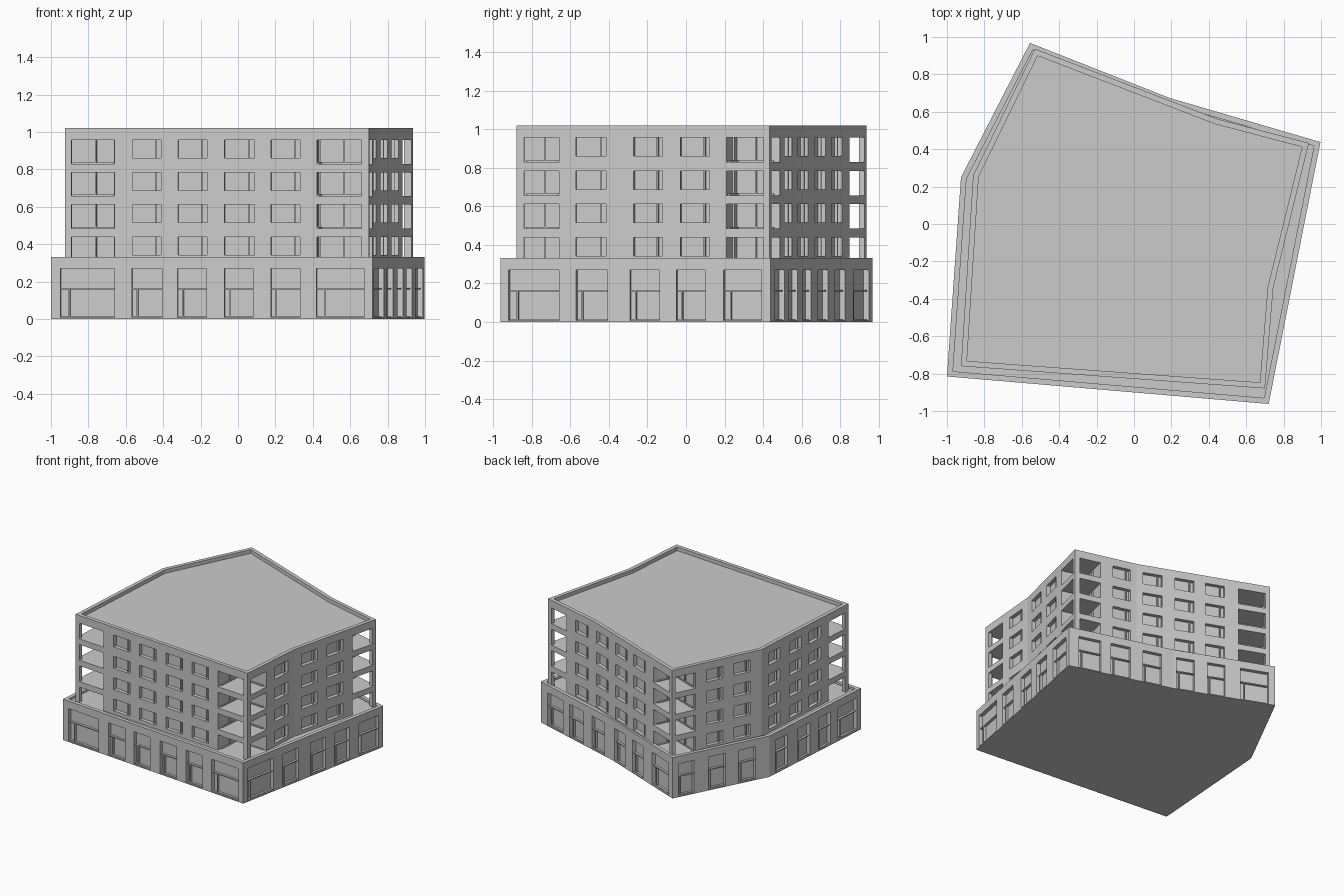
import bpy, bmesh
from mathutils import Vector

if "Cube" in bpy.data.objects:
    bpy.data.objects.remove(bpy.data.objects["Cube"])

V = lambda x, y: Vector((x, y))


def right(e):
    return V(e.y, -e.x)          # outward normal for a counter-clockwise outline


def inset(poly, d):
    out = []
    for i, p in enumerate(poly):
        a = right((p - poly[i - 1]).normalized())
        b = right((poly[(i + 1) % len(poly)] - p).normalized())
        out.append(p - (a + b) * d / (1 + a.dot(b)))
    return out


def finish(bm, name):
    bmesh.ops.remove_doubles(bm, verts=bm.verts, dist=1e-5)
    bmesh.ops.recalc_face_normals(bm, faces=bm.faces)
    me = bpy.data.meshes.new(name)
    bm.to_mesh(me)
    bm.free()
    bpy.context.collection.objects.link(bpy.data.objects.new(name, me))


def prism(name, poly, z0, z1):
    bm = bmesh.new()
    face = bm.faces.new([bm.verts.new((p.x, p.y, z0)) for p in poly])
    top = bmesh.ops.extrude_face_region(bm, geom=[face])["geom"]
    bmesh.ops.translate(bm, vec=(0, 0, z1 - z0),
                        verts=[v for v in top if isinstance(v, bmesh.types.BMVert)])
    finish(bm, name)


def quad(bm, pts):
    return bm.faces.new([bm.verts.new(p) for p in pts])


def bar(bm, p, q, u0, u1, z0, z1, d0, d1):
    """Box along the line p-q; d is the depth behind that line."""
    e = (q - p).normalized()
    n = right(e)
    c = [p + e * u - n * d for u, d in ((u0, d0), (u1, d0), (u1, d1), (u0, d1))]
    lo = [(*k, z0) for k in c]
    hi = [(*k, z1) for k in c]
    quad(bm, lo[::-1])
    quad(bm, hi)
    for i in range(4):
        j = (i + 1) % 4
        quad(bm, (lo[i], lo[j], hi[j], hi[i]))


def walls(name, poly, thick, z0, z1, openings):
    """Mitred facade ring with rectangular holes (u0, u1, z0, z1) on each side."""
    bm = bmesh.new()
    inner = inset(poly, thick)
    for s, p in enumerate(poly):
        t = (s + 1) % len(poly)
        L = (poly[t] - p).length
        e = (poly[t] - p) / L
        n = right(e)
        us = sorted({0, L, *[u for o in openings[s] for u in o[:2]]})
        zs = sorted({z0, z1, *[z for o in openings[s] for z in o[2:]]})
        O = [p + e * u for u in us]
        I = [o - n * thick for o in O]
        I[0], I[-1] = inner[s], inner[t]
        nu, nz = len(us) - 1, len(zs) - 1

        def solid(i, k):
            if i < 0 or i >= nu:
                return True
            if k < 0 or k >= nz:
                return False
            u, z = (us[i] + us[i + 1]) / 2, (zs[k] + zs[k + 1]) / 2
            return not any(o[0] < u < o[1] and o[2] < z < o[3] for o in openings[s])

        for i in range(nu):
            for k in range(nz):
                if not solid(i, k):
                    continue
                a, b = zs[k], zs[k + 1]
                quad(bm, ((*O[i], a), (*O[i+1], a), (*O[i+1], b), (*O[i], b)))
                quad(bm, ((*I[i], b), (*I[i+1], b), (*I[i+1], a), (*I[i], a)))
                for kk, z in ((k - 1, a), (k + 1, b)):
                    if not solid(i, kk):
                        quad(bm, ((*O[i], z), (*O[i+1], z), (*I[i+1], z), (*I[i], z)))
                for ii, m in ((i - 1, i), (i + 1, i + 1)):
                    if not solid(ii, k):
                        quad(bm, ((*O[m], a), (*O[m], b), (*I[m], b), (*I[m], a)))
    finish(bm, name)


W = 0.03     # wall thickness
B = 0.008    # frame bar width

# ---- ground floor: outline and openings along each side
base = [V(-1, -.815), V(.72, -.962), V(.997, .438), V(.19, .674), V(-.556, .968), V(-.925, .25)]
base_u = [
    [(.05, .34), (.435, .595), (.68, .835), (.93, 1.085), (1.18, 1.335), (1.425, 1.68)],
    [(.043, .308), (.40, .566), (.685, .84), (.93, 1.083), (1.18, 1.38)],
    [(.08, .26), (.34, .50), (.60, .75)],
    [(.03, .17), (.27, .41), (.53, .75)],
    [(.05, .18), (.30, .44), (.55, .69)],
    [(.07, .21), (.33, .47), (.57, .71), (.80, 1.02)],
]
walls("base_walls", base, W, 0, .332, [[(a, b, .008, .27) for a, b in s] for s in base_u])
prism("base_glazing", inset(base, W), 0, .30)
prism("ground_slab", inset(base, .002), 0, .008)
prism("terrace", inset(base, .015), .30, .315)

# shopfront transoms and door posts
bm = bmesh.new()
for s, side in enumerate(base_u):
    p, q = base[s], base[(s + 1) % len(base)]
    for a, b in side:
        post = a + (b - a) * .15
        bar(bm, p, q, a, b, .157, .157 + B, .012, W)
        bar(bm, p, q, post, post + B, .008, .157, .012, W)
        bar(bm, p, q, a, b, .008, .014, .012, W)
finish(bm, "shopfront_frames")

# ---- upper storeys, set back; corner openings are open loggias
upper = [V(-.925, -.76), V(.70, -.879), V(.745, -.34), V(.935, .433),
         V(.445, .562), V(-.53, .937), V(-.86, .26)]
upper_u = [
    [(.035, .265), (.361, .515), (.607, .762), (.855, 1.015), (1.105, 1.26), (1.35, 1.59)],
    [(.04, .22), (.31, .467)],
    [(.07, .225), (.32, .475), (.567, .765)],
    [(.04, .21), (.31, .455)],
    [(.05, .20), (.30, .45), (.54, .69), (.80, 1.01)],
    [(.03, .20), (.29, .43), (.52, .66)],
    [(.08, .22), (.33, .47), (.56, .70), (.79, .985)],
]
loggia = {0, 1, 3, 5}
N = len(upper)
drops = [.173 * j for j in range(4)]
holes = []
for s, side in enumerate(upper_u):
    row = []
    for i, (a, b) in enumerate(side):
        is_log = (i == 0 and s in loggia) or (i == len(side) - 1 and (s + 1) % N in loggia)
        row.append((a, b, is_log))
    holes.append(row)
walls("upper_walls", upper, W, .30, 1.02,
      [[(a, b, (.83 if lg else .861) - d, .957 - d) for a, b, lg in row for d in drops]
       for row in holes])

# recessed glazing core with notched corners, and the loggia back walls
inner = inset(upper, W)
core, backs = [], []
for i, p in enumerate(inner):
    if i not in loggia:
        core.append(p)
        continue
    e1 = (upper[i] - upper[i - 1]).normalized()
    e2 = (upper[(i + 1) % N] - upper[i]).normalized()
    l1 = (upper[i] - upper[i - 1]).length - upper_u[i - 1][-1][0] - W
    l2 = upper_u[i][0][1] - W
    a, c = p - e1 * l1, p + e2 * l2
    m = a + e2 * l2
    core += [a, m, c]
    m = p - e1 * l1 + e2 * l2
    backs += [(a, m), (m, c)]
prism("upper_glazing", core, .31, .97)

# floor plates seen in the loggias, and the roof
for j in range(3):
    prism("floor_plate", inset(upper, W - .002), .784 - .173 * j, .83 - .173 * j)
prism("roof", inset(upper, W - .002), .957, .99)

# window and loggia door frames
bm = bmesh.new()
for d in drops:
    for s, row in enumerate(holes):
        p, q = upper[s], upper[(s + 1) % N]
        for a, b, lg in row:
            if not lg:
                x = a + (b - a) * .78
                bar(bm, p, q, x, x + B, .861 - d, .957 - d, .012, W)
    for p, q in backs:
        L = (q - p).length
        bar(bm, p, q, L / 2, L / 2 + B, .83 - d, .957 - d, -.01, 0)
        bar(bm, p, q, 0, L, .83 - d, .838 - d, -.01, 0)
finish(bm, "window_frames")
